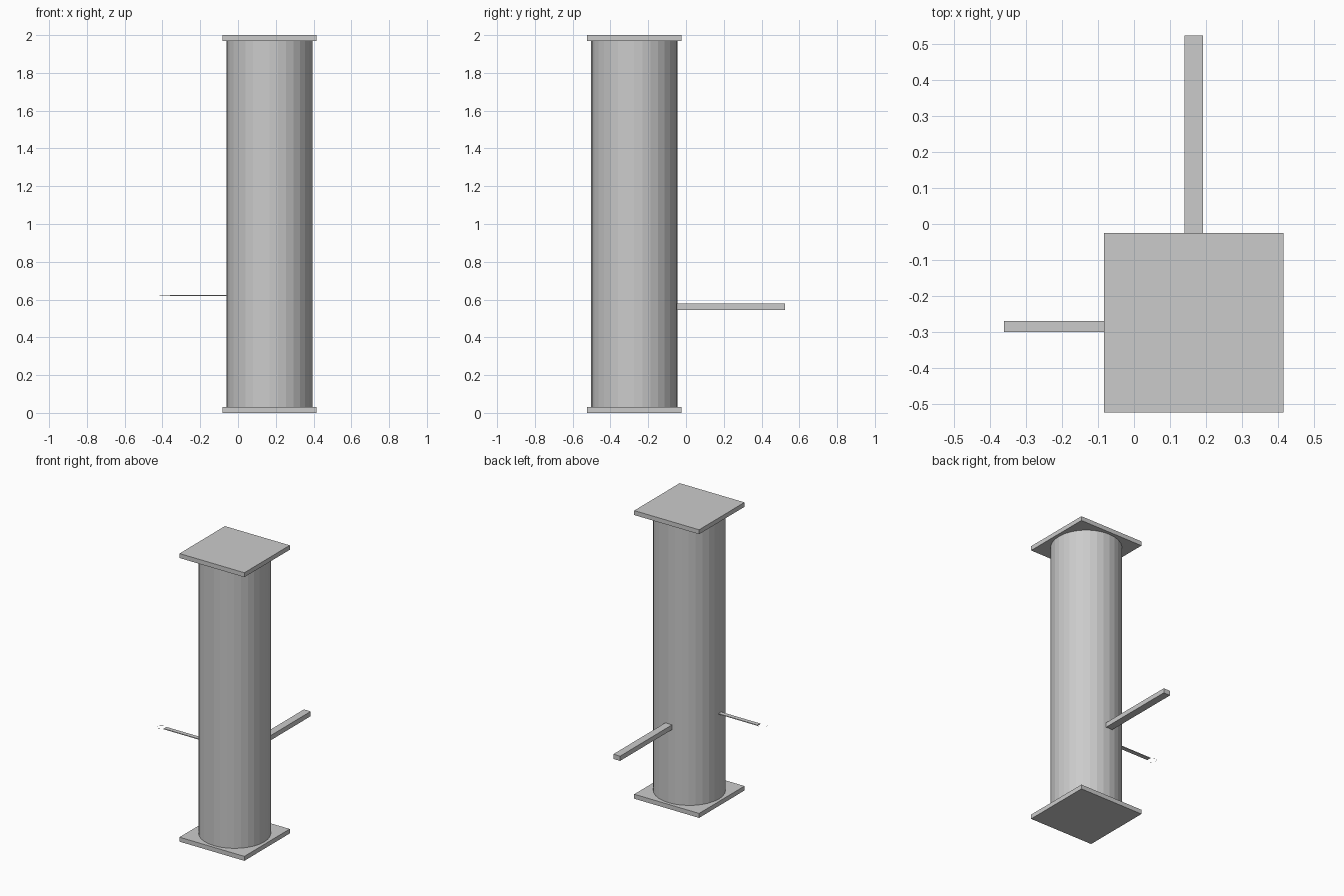
import bpy, bmesh
from mathutils import Matrix

if "Cube" in bpy.data.objects:
    bpy.data.objects.remove(bpy.data.objects["Cube"])

CX, CY = 0.166, -0.274  # column axis


def finish(name, bm):
    mesh = bpy.data.meshes.new(name)
    bm.to_mesh(mesh)
    bm.free()
    obj = bpy.data.objects.new(name, mesh)
    bpy.context.collection.objects.link(obj)
    return obj


def box(name, x, y, z):
    """Box from (min, max) pairs on each axis."""
    bm = bmesh.new()
    ranges = (x, y, z)
    centre = [(a + b) / 2 for a, b in ranges]
    size = [b - a for a, b in ranges]
    bmesh.ops.create_cube(bm, size=1, matrix=Matrix.LocRotScale(centre, None, size))
    return finish(name, bm)


def prism(name, centre, radius, height, sides, caps, turn=0):
    bm = bmesh.new()
    bmesh.ops.create_cone(bm, cap_ends=caps, segments=sides, radius1=radius, radius2=radius,
                          depth=height,
                          matrix=Matrix.Translation(centre) @ Matrix.Rotation(turn, 4, 'Z'))
    return finish(name, bm)


# square plates at both ends of the column
H = 0.249
for name, z in (("base_plate", (0, 0.031)), ("top_plate", (1.969, 2))):
    box(name, (CX - H, CX + H), (CY - H, CY + H), z)

# round faceted column
prism("column", (CX, CY, 1.0), 0.228, 1.938, 32, True)

# thick arm towards the back
box("back_arm", (CX - 0.026, CX + 0.026), (CY + 0.215, 0.523), (0.545, 0.578))

# thin arm towards the left, with an open hexagonal ring at its tip
box("side_arm", (-0.361, CX - 0.22), (-0.299, -0.269), (0.620, 0.625))
prism("tip_ring", (-0.388, -0.284, 0.6225), 0.031, 0.001, 6, False)

# put the hexagon's points along y if the primitive started along x
ring = bpy.data.objects["tip_ring"]
if max(v.co.x for v in ring.data.vertices) + 0.388 > 0.03:
    ring.data.transform(Matrix.Translation((-0.388, -0.284, 0)) @ Matrix.Rotation(0.5235988, 4, 'Z')
                        @ Matrix.Translation((0.388, 0.284, 0)))
